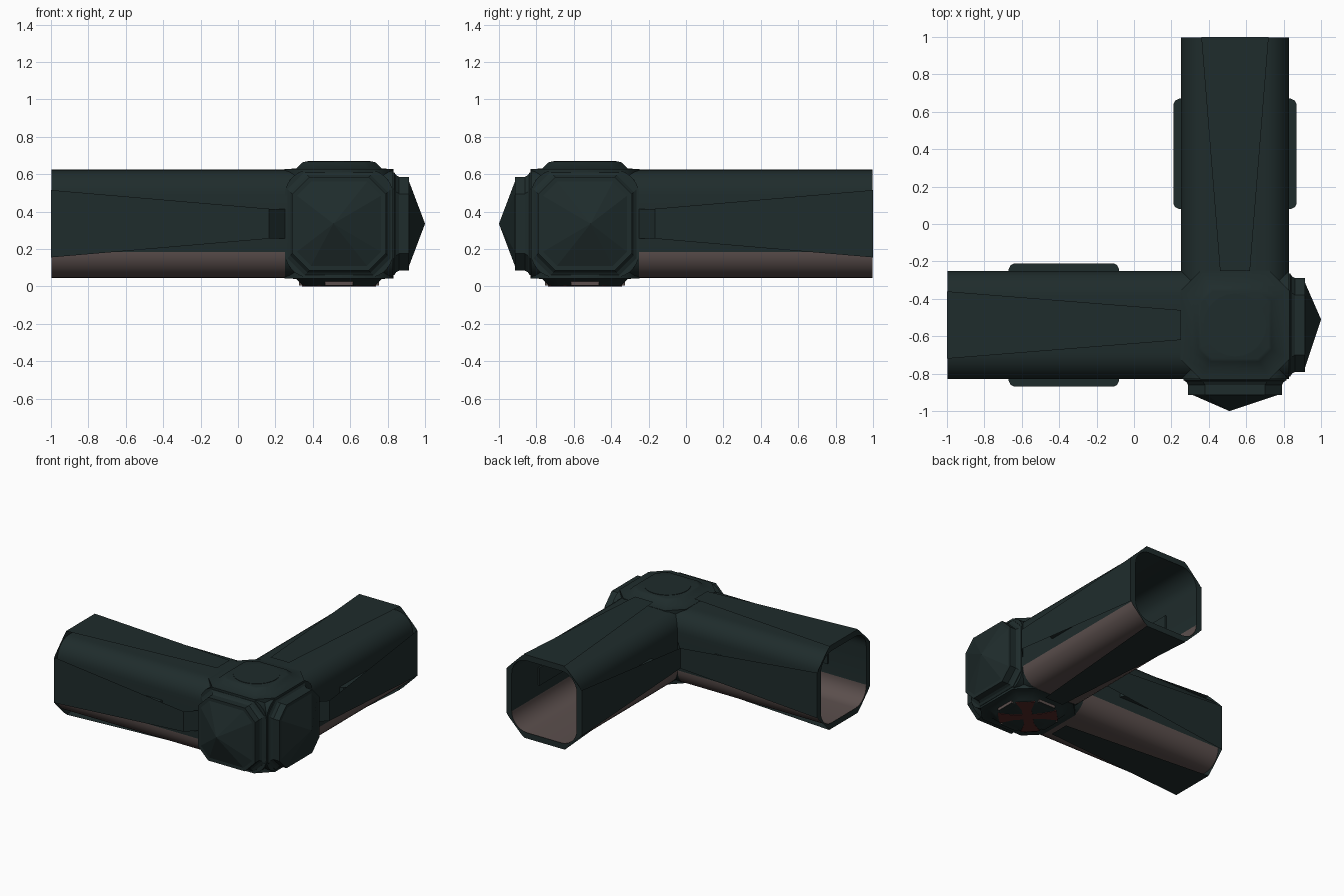
import bpy, math

if "Cube" in bpy.data.objects:
    bpy.data.objects.remove(bpy.data.objects["Cube"])

C = 0.54      # hub centre is (C, -C, Z)
Z = 0.335
R = 0.29      # tube and hub half width
FLAT = 0.15   # half length of the flat part of the tube section


def mat(name, rgb):
    m = bpy.data.materials.new(name)
    m.diffuse_color = (*rgb, 1)
    m.use_nodes = True
    m.node_tree.nodes["Principled BSDF"].inputs["Base Color"].default_value = m.diffuse_color
    return m


MATS = [mat("dark green metal", (0.0135, 0.025, 0.025)),
        mat("grey brown", (0.105, 0.078, 0.074)),
        mat("dark red", (0.085, 0.020, 0.019))]


def build(name, verts, faces, mats=None, flip=False, smooth=None):
    """Make a mesh; flip mirrors it across the plane y = -x onto the other arm."""
    if flip:
        verts = [(-y, -x, z) for x, y, z in verts]
        faces = [tuple(reversed(f)) for f in faces]
    me = bpy.data.meshes.new(name)
    me.from_pydata(verts, [], faces)
    for m in MATS:
        me.materials.append(m)
    for i, p in enumerate(me.polygons):
        p.material_index = mats[i] if mats else 0
    if smooth:
        me.shade_smooth()
        me.set_sharp_from_angle(angle=math.radians(smooth))
    ob = bpy.data.objects.new(name, me)
    bpy.context.collection.objects.link(ob)
    return ob


def octagon(h, c):
    """Chamfered square, half width h, chamfer c."""
    k = h - c
    return [(h, -k), (h, k), (k, h), (-k, h), (-h, k), (-h, -k), (-k, -h), (k, -h)]


def section(h):
    """Rounded square tube section, half width h."""
    pts = []
    for k in range(4):
        sx, sy = ((1, 1), (-1, 1), (-1, -1), (1, -1))[k]
        for j in range(8):
            a = math.pi / 2 * (k + j / 7)
            pts.append((sx * FLAT + (h - FLAT) * math.cos(a), sy * FLAT + (h - FLAT) * math.sin(a)))
    return pts


def on_rim(p):
    """Push a section point out to the octagonal rim."""
    a = math.atan2(p[1], p[0])
    c, s = abs(math.cos(a)), abs(math.sin(a))
    r = min(0.33 / max(c, s), 0.51 / (c + s))
    return r * math.cos(a), r * math.sin(a)


def loft(rings):
    """Faces between consecutive rings of equal length."""
    n = len(rings[0])
    verts = [v for r in rings for v in r]
    faces = [(i * n + j, i * n + (j + 1) % n, (i + 1) * n + (j + 1) % n, (i + 1) * n + j)
             for i in range(len(rings) - 1) for j in range(n)]
    return verts, faces


def ring(x, pts):
    return [(x, -C + p, Z + q) for p, q in pts]


for flip, tag in ((False, "left"), (True, "back")):
    # rounded square tube running through the hub, with lining and octagonal rim
    v, f = loft([ring(0.83, section(R)), ring(0.25, section(R)), ring(-0.998, section(R))])
    low = [1 if i >= 32 and sum(v[k][2] for k in q) / 4 < 0.19 else 0 for i, q in enumerate(f)]
    build(tag + "_tube", v, [q[::-1] for q in f] + [tuple(range(32))], low + [0], flip, 30)
    v, f = loft([ring(0.25, section(R - 0.006)), ring(-0.998, section(R - 0.006))])
    build(tag + "_tube_lining", v, f + [tuple(range(32))[::-1]], low[32:] + [0], flip, 30)
    inner = section(R - 0.006)
    v, f = loft([ring(-1, inner), ring(-1, [on_rim(p) for p in inner])])
    build(tag + "_end_rim", v, f, None, flip)

    # four tapered cover sheets floating over the tube
    v, f = [], []
    for k in range(4):
        ca, sa = round(math.cos(k * math.pi / 2)), round(math.sin(k * math.pi / 2))
        path = ([(-1, 0.33, 0.18), (0.165, 0.375, 0.08), (0.25, 0.29, 0.08)] if k % 2 == 0
                else [(-1, 0.33, 0.18), (0.25, 0.333, 0.08)])
        b = len(v)
        for x, u, w in path:
            for t in (-w, w):
                v.append((x, -C + u * ca - t * sa, Z + u * sa + t * ca))
        f += [(b + 2 * i, b + 2 * i + 2, b + 2 * i + 3, b + 2 * i + 1)[::-1]
              for i in range(len(path) - 1)]
    build(tag + "_cover_sheets", v, f, None, flip)

    # rounded side bars under the sheets
    for s, side in ((1, "inner"), (-1, "outer")):
        out = [(-0.67, 0.27), (-0.67, 0.30), (-0.66, 0.32), (-0.64, 0.33),
               (-0.11, 0.33), (-0.09, 0.32), (-0.08, 0.30), (-0.08, 0.27)]
        v, f = loft([[(x, -C + s * u, Z + h) for x, u in out] for h in (-0.07, 0.07)])
        f += [tuple(range(8))[::-1], tuple(range(8, 16))]
        if s > 0:
            f = [q[::-1] for q in f]
        build(f"{tag}_{side}_bar", v, f, None, flip)

    # pointed octagonal hub cap opposite the tube
    prof = [(0.82, 0.275, 0.09), (0.835, 0.275, 0.09), (0.845, 0.26, 0.09), (0.862, 0.25, 0.09),
            (0.915, 0.25, 0.09), (0.915, 0.225, 0.075)]
    v, f = loft([ring(x, octagon(h, c)) for x, h, c in prof])
    v.append((1, -0.51, Z))
    n = len(v) - 1
    f += [(n - 8 + j, n - 8 + (j + 1) % 8, n) for j in range(8)]
    build(tag + "_opposite_cap", v, f, None, flip)

# top and bottom octagonal plates
for s, name in ((1, "hub_top_plate"), (-1, "hub_bottom_plate")):
    prof = [(0.26, 0.292, 0.11), (0.292, 0.292, 0.11), (0.295, 0.23, 0.08),
            (0.328, 0.195, 0.065), (0.332, 0.18, 0.06)]
    v, f = loft([[(C + p, -C + q, Z + s * h) for p, q in octagon(w, c)] for h, w, c in prof])
    f.append(tuple(range(32, 40)))
    if s < 0:
        f = [q[::-1] for q in f]
    build(name, v, f, None, False, 50)

# rounded button on top
pts = [(C + 0.168 * math.cos(j * math.pi / 12), -C + 0.168 * math.sin(j * math.pi / 12))
       for j in range(24)]
v, f = loft([[(x, y, h) for x, y in pts] for h in (0.66, 0.67)])
build("top_button", v, f + [tuple(range(24, 48))])

# diagonal red cross and brown tabs underneath
for k in range(4):
    a = math.pi / 4 + k * math.pi / 2
    ca, sa = math.cos(a), math.sin(a)
    arm = [(0, -0.035), (0.10, -0.035), (0.21, -0.07), (0.21, 0.07), (0.10, 0.035), (0, 0.035)]
    v, f = loft([[(C + p * ca - q * sa, -C + p * sa + q * ca, h) for p, q in arm]
                 for h in (0.0, 0.006)])
    f.append(tuple(range(6))[::-1])
    build(f"red_cross_arm_{k + 1}", v, f, [2] * len(f))
    b = k * math.pi / 2
    cb, sb = round(math.cos(b)), round(math.sin(b))
    tab = [(0.16, -0.075), (0.215, -0.075), (0.215, 0.075), (0.16, 0.075)]
    v, f = loft([[(C + p * cb - q * sb, -C + p * sb + q * cb, h) for p, q in tab]
                 for h in (0.004, 0.04)])
    f.append((3, 2, 1, 0))
    build(f"bottom_tab_{k + 1}", v, f, [1] * 4 + [0])
